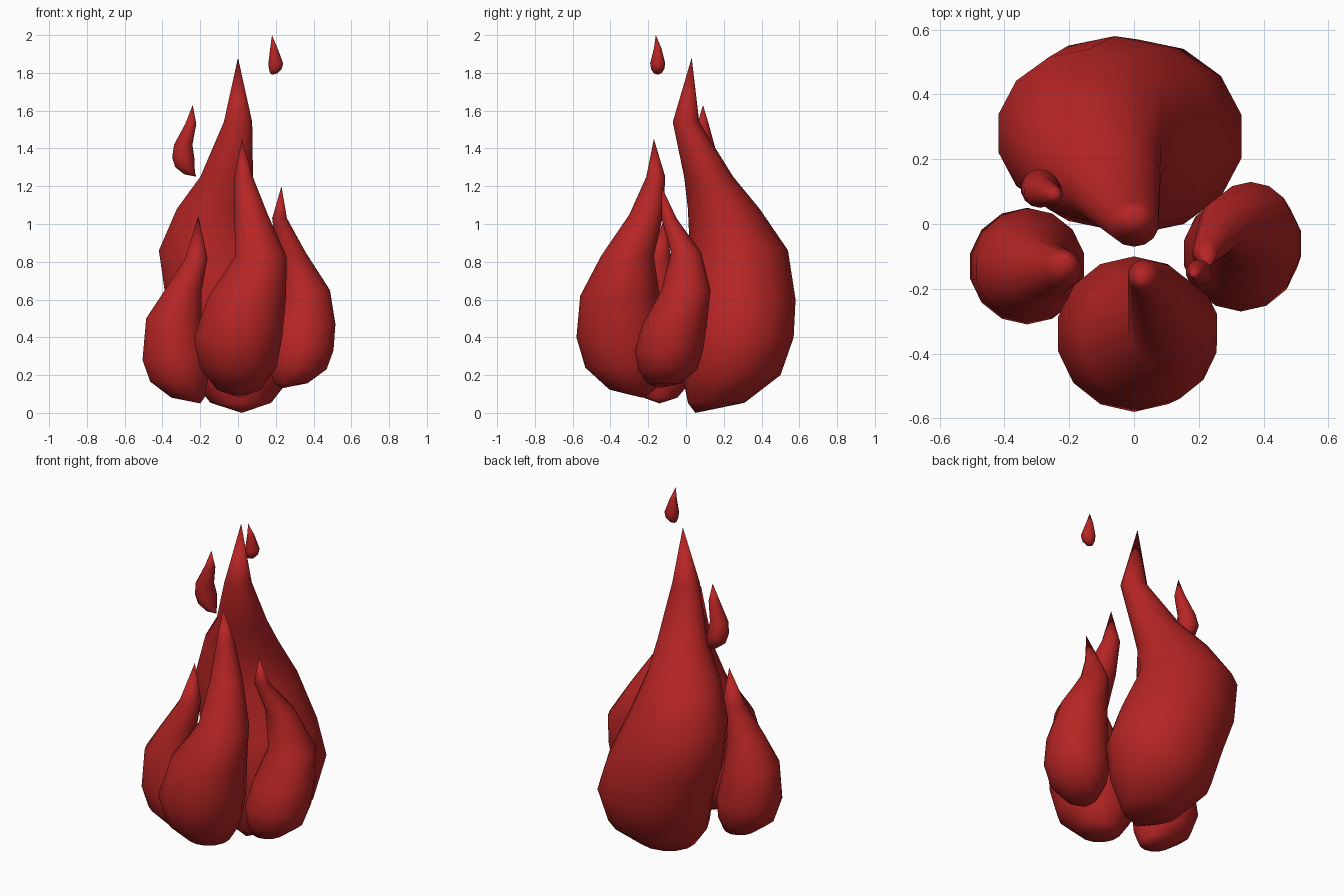
import bpy
import bmesh
from math import cos, sin, pi
from mathutils import Vector

SIDES = 14
BOWL_STEPS = 3

cube = bpy.data.objects.get("Cube")
if cube:
    bpy.data.objects.remove(cube, do_unlink=True)

# Single flame colour
red = bpy.data.materials.new("flame red")
red.use_nodes = True
red.diffuse_color = (0.47, 0.018, 0.018, 1)
shader = red.node_tree.nodes["Principled BSDF"]
shader.inputs["Base Color"].default_value = red.diffuse_color


def add_ring(bm, centre, radius, width):
    """Add one horizontal oval of vertices, widened along x."""
    ring = []
    for side in range(SIDES):
        angle = 2 * pi * (side + 0.5) / SIDES
        offset = Vector((width * cos(angle), sin(angle), 0)) * radius
        ring.append(bm.verts.new(centre + offset))
    return ring


def flame(name, tip, sections, base, width=1):
    """Loft from the tip through sections (x, y, z, radius), ending in a bowl.

    The last section is the belly; a quarter-ellipse rounds it off to the base.
    """
    bm = bmesh.new()
    rings = []
    for x, y, z, radius in sections:
        rings.append(add_ring(bm, Vector((x, y, z)), radius, width))

    # Rounded underside
    belly = Vector((x, y, z))
    drop = Vector(base) - belly
    for step in range(1, BOWL_STEPS):
        angle = pi / 2 * step / BOWL_STEPS
        shift = 1 - cos(angle)
        fall = Vector((drop.x * shift, drop.y * shift, drop.z * sin(angle)))
        rings.append(add_ring(bm, belly + fall, radius * cos(angle), width))

    # Skin between the rings, closed by fans at both ends
    top = bm.verts.new(tip)
    bottom = bm.verts.new(base)
    for side in range(SIDES):
        following = (side + 1) % SIDES
        bm.faces.new((top, rings[0][side], rings[0][following]))
        bm.faces.new((bottom, rings[-1][following], rings[-1][side]))
        for upper, lower in zip(rings, rings[1:]):
            bm.faces.new((upper[side], lower[side], lower[following], upper[following]))
    bmesh.ops.recalc_face_normals(bm, faces=bm.faces[:])
    for face in bm.faces:
        face.smooth = True

    mesh = bpy.data.meshes.new(name)
    bm.to_mesh(mesh)
    bm.free()
    mesh.materials.append(red)
    flame_object = bpy.data.objects.new(name, mesh)
    bpy.context.collection.objects.link(flame_object)


# Tall rear flame, bulging backwards and leaning sideways
flame(
    name="back_flame",
    tip=(0, 0.03, 1.88),
    sections=[
        (0, 0, 1.54, 0.07),
        (-0.06, 0.12, 1.25, 0.13),
        (-0.12, 0.2, 1.08, 0.19),
        (-0.14, 0.28, 0.86, 0.26),
        (-0.06, 0.28, 0.6, 0.3),
        (0.01, 0.27, 0.4, 0.3),
    ],
    base=(0.02, 0.05, 0),
    width=1.1,
)

# Middle flame at the front
flame(
    name="front_flame",
    tip=(0.02, -0.17, 1.45),
    sections=[
        (0.03, -0.16, 1.25, 0.05),
        (0.07, -0.21, 1.05, 0.09),
        (0.12, -0.31, 0.83, 0.14),
        (0.05, -0.35, 0.62, 0.21),
        (0, -0.34, 0.4, 0.24),
    ],
    base=(0.01, -0.23, 0.08),
)

# Side flames
flame(
    name="left_flame",
    tip=(0.23, -0.13, 1.2),
    sections=[
        (0.22, -0.09, 1.03, 0.04),
        (0.28, 0, 0.85, 0.08),
        (0.36, 0, 0.65, 0.13),
        (0.35, -0.06, 0.47, 0.17),
        (0.33, -0.09, 0.33, 0.18),
    ],
    base=(0.23, -0.14, 0.13),
)
flame(
    name="right_flame",
    tip=(-0.21, -0.11, 1.04),
    sections=[
        (-0.22, -0.14, 0.82, 0.06),
        (-0.29, -0.15, 0.65, 0.1),
        (-0.34, -0.14, 0.5, 0.15),
        (-0.33, -0.13, 0.28, 0.18),
    ],
    base=(-0.2, -0.14, 0.05),
)

# Loose sparks floating above
flame(
    name="large_spark",
    tip=(-0.24, 0.09, 1.63),
    sections=[
        (-0.25, 0.09, 1.53, 0.03),
        (-0.29, 0.1, 1.42, 0.05),
        (-0.29, 0.11, 1.35, 0.06),
    ],
    base=(-0.22, 0.11, 1.25),
)
flame(
    name="small_spark",
    tip=(0.18, -0.16, 2),
    sections=[
        (0.19, -0.15, 1.93, 0.02),
        (0.2, -0.15, 1.85, 0.04),
    ],
    base=(0.18, -0.15, 1.79),
)
